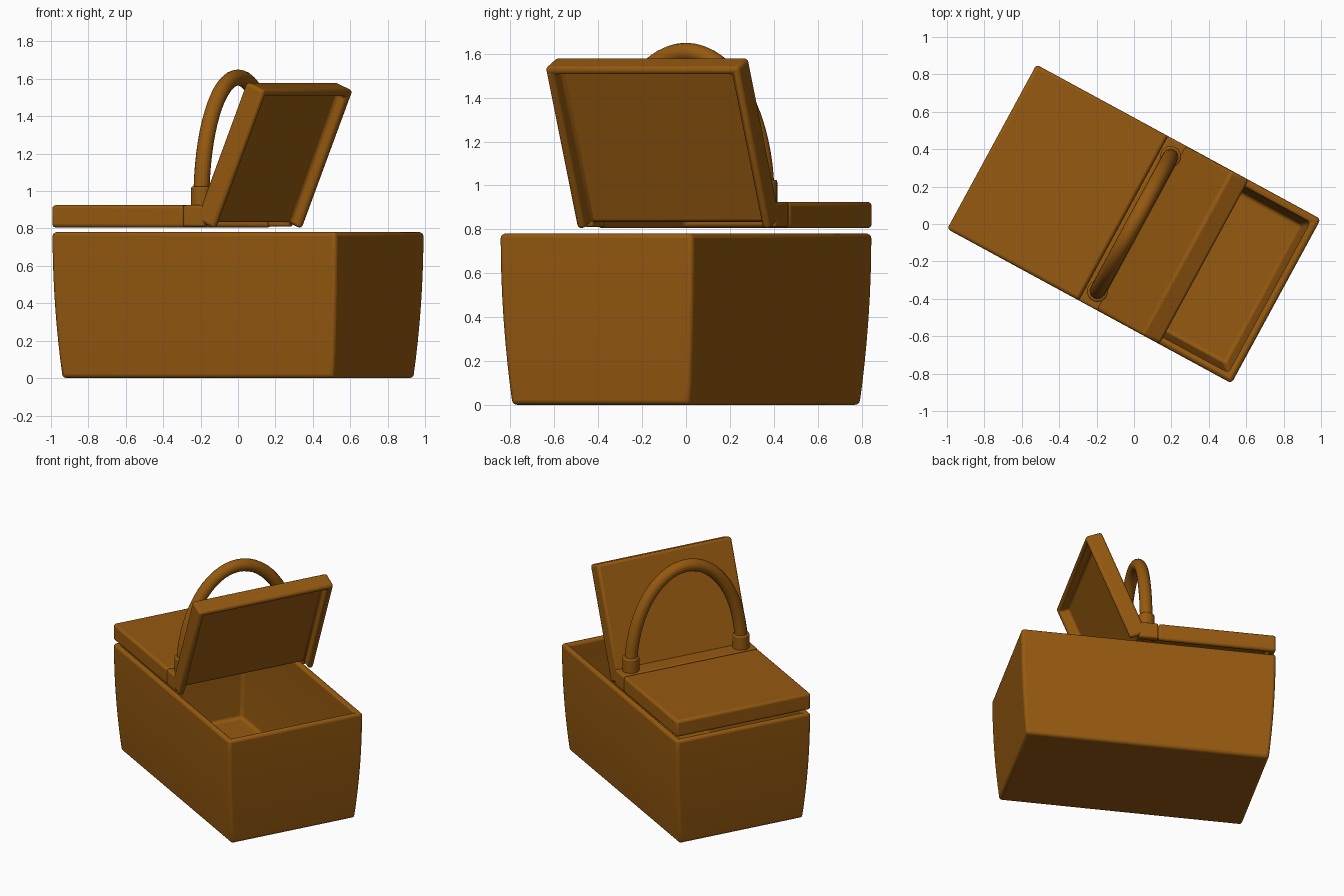
import bpy, bmesh, math
from mathutils import Matrix, Vector

if "Cube" in bpy.data.objects:
    bpy.data.objects.remove(bpy.data.objects["Cube"])

brown = bpy.data.materials.new("wicker brown")
brown.diffuse_color = (0.30, 0.10, 0.005, 1)
brown.use_nodes = True
brown.node_tree.nodes["Principled BSDF"].inputs["Base Color"].default_value = brown.diffuse_color

TURN = Matrix.Rotation(math.radians(-28.5), 4, 'Z')   # whole basket stands turned
L, W = 0.865, 0.5                                     # half length, half width


def add(name, bm, place=Matrix(), bevel=0.0):
    bmesh.ops.recalc_face_normals(bm, faces=bm.faces)
    me = bpy.data.meshes.new(name)
    bm.to_mesh(me)
    bm.free()
    me.materials.append(brown)
    ob = bpy.data.objects.new(name, me)
    bpy.context.collection.objects.link(ob)
    ob.matrix_world = TURN @ place
    if bevel:
        m = ob.modifiers.new("bevel", 'BEVEL')
        m.width, m.segments, m.limit_method = bevel, 3, 'ANGLE'
        m.angle_limit = math.radians(30)
    bpy.ops.object.select_all(action='DESELECT')
    ob.select_set(True)
    bpy.context.view_layer.objects.active = ob
    bpy.ops.object.shade_smooth_by_angle(angle=math.radians(40))
    return ob


def rect_ring(bm, inset, z):
    a, b = L - inset, W - inset
    return [bm.verts.new(p) for p in ((-a, -b, z), (a, -b, z), (a, b, z), (-a, b, z))]


def channel(name, length, z1, top, wall, end_wall, place, bevel):
    """Upside-down tray from x=0 to length, open at x=0, and at the far end if no end_wall."""
    bm = bmesh.new()
    xi = length - end_wall
    b, c = W, W - wall
    sect = [(-b, 0), (-b, z1), (b, z1), (b, 0), (c, 0), (c, z1 - top), (-c, z1 - top), (-c, 0)]
    near = [bm.verts.new((0, y, z)) for y, z in sect]
    far = [bm.verts.new((length if i < 4 else xi, y, z)) for i, (y, z) in enumerate(sect)]
    for i in range(8):
        j = (i + 1) % 8
        bm.faces.new((near[i], near[j], far[j], far[i]))

    # U-shaped end, split into three faces
    def u_end(r):
        for q in ((0, 1, 6, 7), (1, 2, 5, 6), (2, 3, 4, 5)):
            bm.faces.new([r[k] for k in q])
    u_end(near)
    if end_wall:
        bm.faces.new(far[:4])                          # outer end
        bm.faces.new(far[4:])                          # inner end
        bm.faces.new((far[0], far[7], far[4], far[3]))  # bottom rim of the end
    else:
        u_end(far)
    return add(name, bm, place, bevel)


# Basket body: bulging walls outside, hollow inside
H, WALL, FLOOR = 0.78, 0.042, 0.07
bulge = lambda z: 0.04 * (1 - z / H) ** 2
N = 8
bm = bmesh.new()
levels = [(bulge(H * i / N), H * i / N) for i in range(N + 1)]
for i in range(N, -1, -1):
    z = FLOOR + (H - FLOOR) * i / N
    levels.append((bulge(z) + WALL, z))
rings = [rect_ring(bm, *lv) for lv in levels]
for r, s in zip(rings, rings[1:]):
    for i in range(4):
        j = (i + 1) % 4
        bm.faces.new((r[i], r[j], s[j], s[i]))
bm.faces.new(rings[0])
bm.faces.new(rings[-1])
add("basket_body", bm, bevel=0.02)

# Closed lid, open lid and the fixed bridge between them
LID = dict(length=0.80, z1=0.12, top=0.05, wall=0.04, end_wall=0.04, bevel=0.018)
channel("closed_lid", place=Matrix.Translation((-0.065, 0, 0.805)) @ Matrix.Rotation(math.pi, 4, 'Z'), **LID)
channel("open_lid", place=Matrix.Translation((0.123, 0, 0.80)) @ Matrix.Rotation(math.radians(-67.3), 4, 'Y'), **LID)
channel("center_bridge", 0.13, 0.115, 0.06, 0.05, 0.0, Matrix.Translation((-0.065, 0, 0.81)), 0.012)

# Arched handle: a round section swept along a half ellipse
bm = bmesh.new()
A, B, BASE, R, STEPS, SIDES = 0.41, 0.657, 0.95, 0.043, 32, 16
prev = None
for i in range(STEPS + 1):
    t = math.pi * i / STEPS
    c = Vector((0, A * math.cos(t), BASE + B * math.sin(t)))
    n = Vector((0, B * math.cos(t), A * math.sin(t))).normalized()
    ring = [bm.verts.new(c + R * (n * math.cos(k) + Vector((1, 0, 0)) * math.sin(k)))
            for k in (2 * math.pi * s / SIDES for s in range(SIDES))]
    if prev:
        for s in range(SIDES):
            q = (s + 1) % SIDES
            bm.faces.new((prev[s], prev[q], ring[q], ring[s]))
    else:
        bm.faces.new(ring)
    prev = ring
bm.faces.new(prev)
add("handle", bm)

# Sockets that hold the handle ends
for side, label in ((-1, "front"), (1, "back")):
    bm = bmesh.new()
    bmesh.ops.create_cone(bm, cap_ends=True, segments=24, radius1=0.056, radius2=0.056, depth=0.14)
    add(label + "_handle_socket", bm, Matrix.Translation((0, side * A, 0.955)), 0.01)
